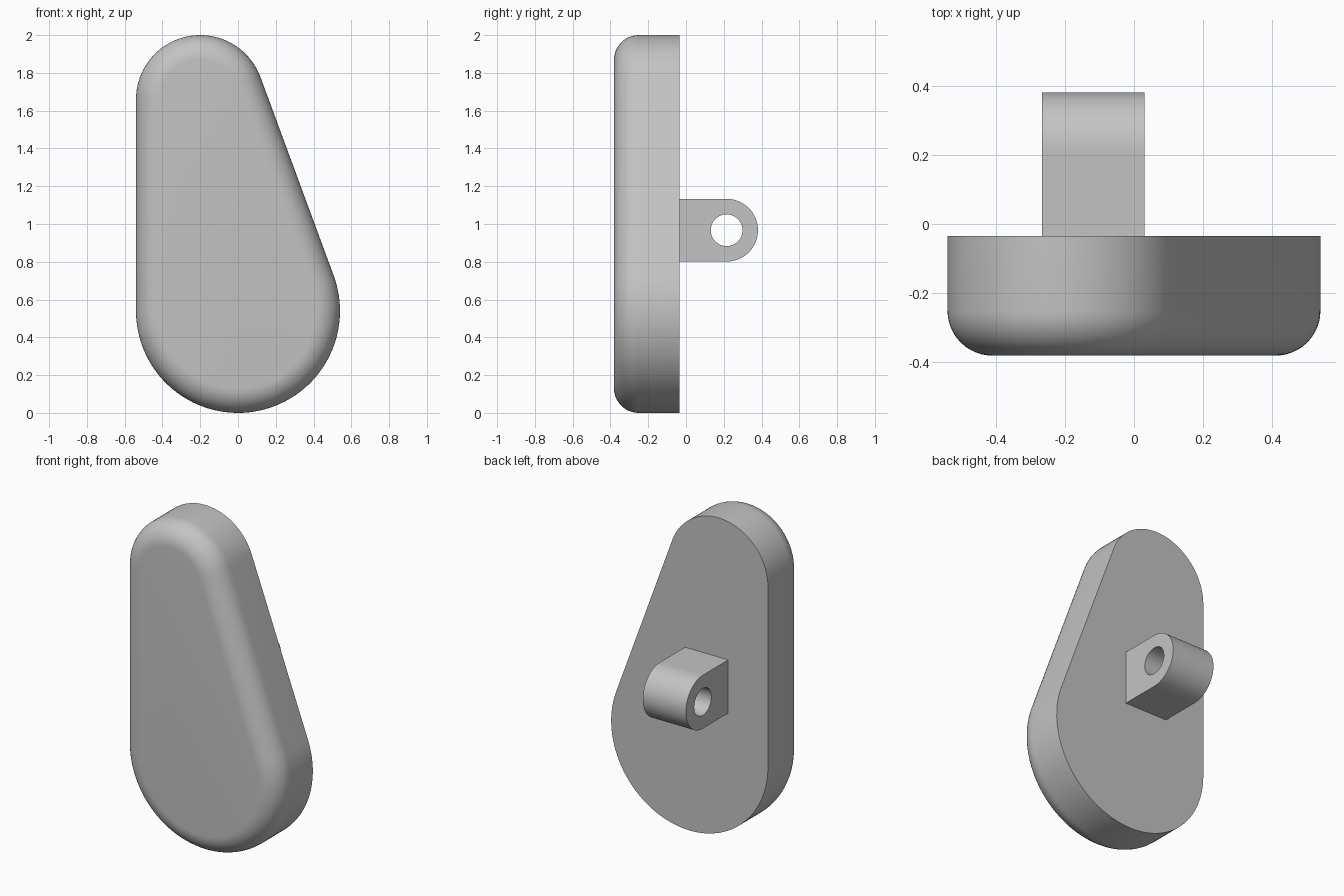
import bpy, bmesh
from math import sin, cos, pi, atan2, asin, hypot, radians

if "Cube" in bpy.data.objects:
    bpy.data.objects.remove(bpy.data.objects["Cube"])

grey = bpy.data.materials.new("plain grey")
grey.use_nodes = True
grey.diffuse_color = (0.55, 0.55, 0.55, 1)
grey.node_tree.nodes["Principled BSDF"].inputs["Base Color"].default_value = grey.diffuse_color


def span(a, b, n):
    return [a + (b - a) * i / n for i in range(n + 1)]


def bridge(bm, a, b):
    for i in range(len(a)):
        j = (i + 1) % len(a)
        bm.faces.new((a[i], a[j], b[j], b[i]))


def finish(bm, name):
    bmesh.ops.recalc_face_normals(bm, faces=bm.faces)
    mesh = bpy.data.meshes.new(name)
    bm.to_mesh(mesh)
    bm.free()
    mesh.materials.append(grey)
    ob = bpy.data.objects.new(name, mesh)
    bpy.context.collection.objects.link(ob)
    bpy.ops.object.select_all(action='DESELECT')
    ob.select_set(True)
    bpy.context.view_layer.objects.active = ob
    bpy.ops.object.shade_smooth_by_angle(angle=radians(35))
    return ob


# Teardrop plate: two circles joined by tangents, with a rounded front rim
LOW_R, TOP_R, TOP_X = 0.54, 0.34, -0.20
LOW_Z, TOP_Z = LOW_R, 2 - TOP_R
BACK, FRONT, FILLET = -0.035, -0.381, 0.13
length = hypot(TOP_X, TOP_Z - LOW_Z)
tangent = asin((LOW_R - TOP_R) / length) + atan2(-TOP_X, TOP_Z - LOW_Z)


def outline(inset):
    top = [(TOP_X + (TOP_R - inset) * cos(a), TOP_Z + (TOP_R - inset) * sin(a))
           for a in span(tangent, pi, 40)]
    low = [((LOW_R - inset) * cos(a), LOW_Z + (LOW_R - inset) * sin(a))
           for a in span(pi, 2 * pi + tangent, 56)]
    return top + low


bm = bmesh.new()
levels = [(0, BACK)] + [(FILLET * (1 - cos(a)), FRONT + FILLET * (1 - sin(a)))
                        for a in span(0, pi / 2, 12)]
rings = [[bm.verts.new((x, y, z)) for x, z in outline(inset)] for inset, y in levels]
for a, b in zip(rings, rings[1:]):
    bridge(bm, a, b)
bm.faces.new(rings[0])
bm.faces.new(rings[-1])
finish(bm, "teardrop_plate")

# Rear lug: round-ended block with a cross hole
LUG_Y, LUG_Z, LUG_R, HOLE_R = 0.215, 0.967, 0.166, 0.084
REACH = LUG_Y - BACK + 0.01
corner = atan2(LUG_R, -REACH)
angles = (span(-pi / 2, pi / 2, 32)[:-1] + span(pi / 2, corner, 10)[:-1]
          + span(corner, 2 * pi - corner, 12)[:-1] + span(2 * pi - corner, 1.5 * pi, 10)[:-1])


def lug_radius(a):
    if cos(a) >= 0:
        return LUG_R
    return min(LUG_R / max(abs(sin(a)), 1e-6), REACH / max(-cos(a), 1e-6))


def lug_ring(bm, x, radius):
    return [bm.verts.new((x, LUG_Y + radius(a) * cos(a), LUG_Z + radius(a) * sin(a)))
            for a in angles]


bm = bmesh.new()
loops = [lug_ring(bm, x, r) for x, r in (
    (-0.266, lug_radius), (0.031, lug_radius),
    (0.031, lambda a: HOLE_R), (-0.266, lambda a: HOLE_R))]
for i in range(4):
    bridge(bm, loops[i], loops[(i + 1) % 4])
finish(bm, "rear_lug")
